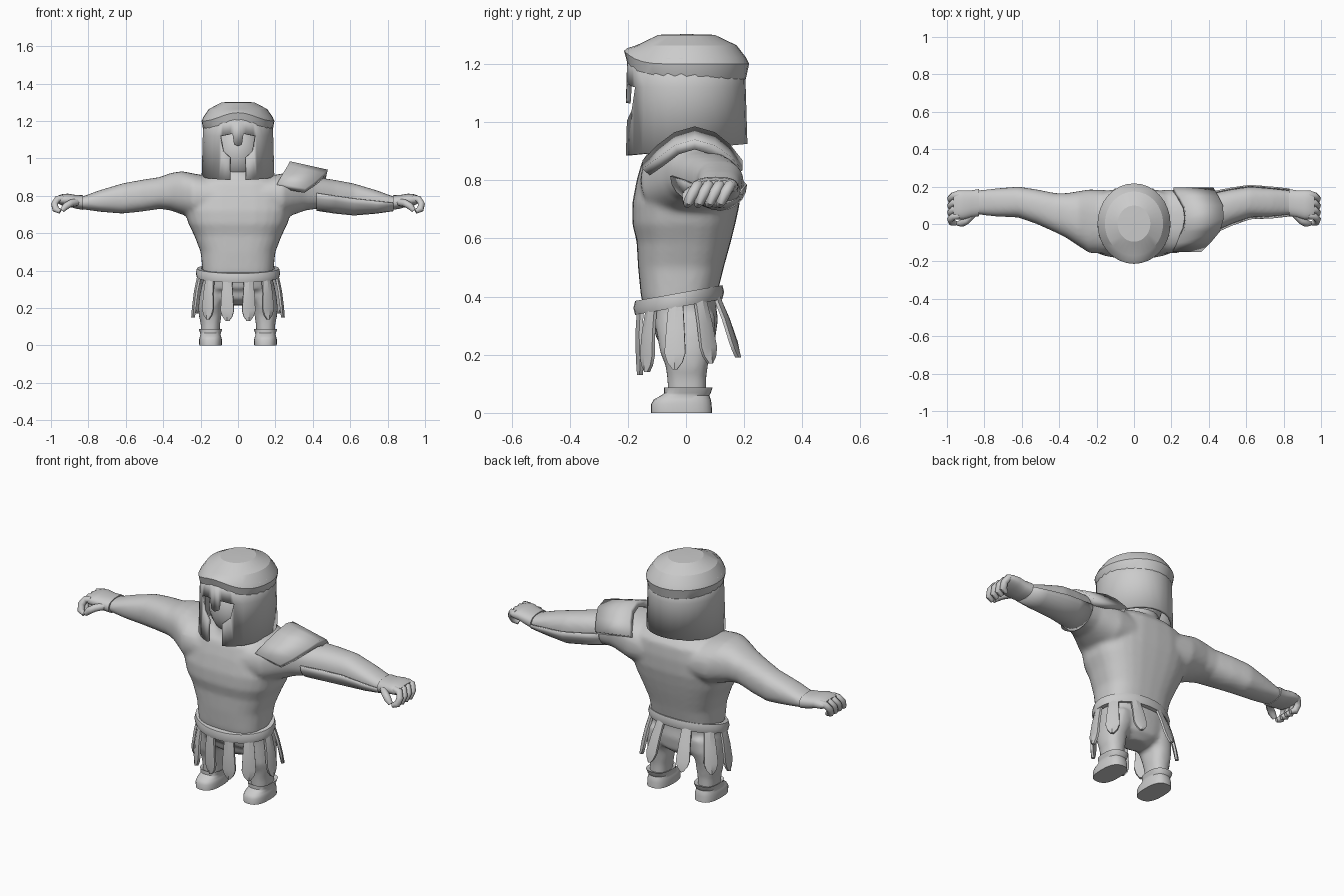
import bpy, bmesh, math
from mathutils import Vector

if "Cube" in bpy.data.objects:
    bpy.data.objects.remove(bpy.data.objects["Cube"])

grey = bpy.data.materials.new("plain_grey")
grey.diffuse_color = (0.6, 0.6, 0.6, 1)
grey.use_nodes = True
grey.node_tree.nodes["Principled BSDF"].inputs["Base Color"].default_value = grey.diffuse_color


def finish(ob, angle=35):
    ob.data.materials.append(grey)
    bpy.ops.object.select_all(action='DESELECT')
    bpy.context.view_layer.objects.active = ob
    ob.select_set(True)
    bpy.ops.object.shade_smooth_by_angle(angle=math.radians(angle))
    return ob


def make(name, bm, mods=(), angle=35):
    bmesh.ops.remove_doubles(bm, verts=bm.verts, dist=1e-5)
    bmesh.ops.recalc_face_normals(bm, faces=bm.faces)
    me = bpy.data.meshes.new(name)
    bm.to_mesh(me)
    bm.free()
    ob = bpy.data.objects.new(name, me)
    bpy.context.collection.objects.link(ob)
    finish(ob, angle)
    for kind, props in mods:
        m = ob.modifiers.new(kind.lower(), kind)
        for k, v in props.items():
            setattr(m, k, v)
    return ob


def loft(bm, rings, closed=False):
    rows = [[bm.verts.new(p) for p in r] for r in rings]
    pairs = list(zip(rows, rows[1:])) + ([(rows[-1], rows[0])] if closed else [])
    n = len(rows[0])
    for a, b in pairs:
        for i in range(n):
            bm.faces.new((a[i], a[(i + 1) % n], b[(i + 1) % n], b[i]))
    if not closed:
        bm.faces.new(rows[0])
        bm.faces.new(rows[-1])


def oval(lo1, hi1, lo2, hi2, power=2.4, n=28):
    """Rounded section between two ranges."""
    out = []
    for i in range(n):
        a = 2 * math.pi * i / n
        c, s = math.cos(a), math.sin(a)
        c = math.copysign(abs(c) ** (2 / power), c)
        s = math.copysign(abs(s) ** (2 / power), s)
        out.append(((lo1 + hi1) / 2 + c * (hi1 - lo1) / 2, (lo2 + hi2) / 2 + s * (hi2 - lo2) / 2))
    return out


def upright(z, x0, x1, y0, y1, power=2.4):
    return [(x, y, z) for x, y in oval(x0, x1, y0, y1, power)]


def sideways(s, x, y0, y1, z0, z1):
    return [(s * x, y, z) for y, z in oval(y0, y1, z0, z1)]


# Body: torso, neck, arms and legs fused into one smooth skin
bm = bmesh.new()
torso = [(.30, .18, -.13, .10), (.40, .19, -.155, .105), (.50, .20, -.165, .13),
         (.59, .235, -.17, .155), (.65, .265, -.185, .17), (.72, .285, -.185, .185),
         (.80, .285, -.17, .19), (.87, .25, -.15, .185), (.915, .18, -.11, .15)]
loft(bm, [upright(z, -r, r, a, b, 2.7) for z, r, a, b in torso])
loft(bm, [upright(z, -r, r, -r, r + .02, 2) for z, r in ((.85, .15), (.92, .12), (1.0, .11))])
loft(bm, [upright(z, -r, r, a, b) for z, r, a, b in
          ((.215, .06, -.05, .06), (.25, .15, -.10, .10), (.32, .18, -.12, .11), (.40, .185, -.14, .10))])
arm = [(.12, -.16, .18, .68, .90), (.24, -.155, .185, .68, .92), (.30, -.115, .175, .70, .932),
       (.36, -.075, .165, .722, .922), (.42, -.045, .165, .73, .90), (.52, 0, .185, .715, .885),
       (.62, .035, .2, .705, .866), (.74, .04, .19, .715, .83), (.83, .05, .18, .728, .797),
       (.88, .055, .175, .735, .79)]
leg = [(.04, .10, .195, -.06, .07), (.12, .095, .20, -.065, .07), (.16, .088, .21, -.07, .075),
       (.21, .085, .212, -.09, .085), (.27, .06, .205, -.10, .10), (.34, .05, .19, -.11, .10)]
for s in (-1, 1):
    loft(bm, [sideways(s, *r) for r in arm])
    loft(bm, [upright(z, *sorted((s * a, s * b)), c, d) for z, a, b, c, d in leg])
make("body", bm, [('REMESH', dict(mode='VOXEL', voxel_size=.012, use_smooth_shade=True)),
                  ('SMOOTH', dict(factor=.5, iterations=5))], 180)

# Head inside the helmet
bm = bmesh.new()
bmesh.ops.create_uvsphere(bm, u_segments=24, v_segments=14, radius=1)
for v in bm.verts:
    v.co = Vector((v.co.x * .14, v.co.y * .16, 1.04 + v.co.z * .17))
make("head", bm, angle=180)


# Hands: palm with wrist edge, curled fingers and thumb
def tube(name, pts, radius):
    cu = bpy.data.curves.new(name, 'CURVE')
    cu.dimensions = '3D'
    cu.bevel_depth, cu.bevel_resolution, cu.use_fill_caps = radius, 2, True
    sp = cu.splines.new('POLY')
    sp.points.add(len(pts) - 1)
    for i, (p, q) in enumerate(zip(sp.points, pts)):
        p.co = (*q, 1)
        p.radius = .65 if i == len(pts) - 1 else 1
    ob = bpy.data.objects.new(name, cu)
    bpy.context.collection.objects.link(ob)
    bpy.ops.object.select_all(action='DESELECT')
    bpy.context.view_layer.objects.active = ob
    ob.select_set(True)
    bpy.ops.object.convert(target='MESH')
    finish(bpy.context.object, 50)


for s, side in ((-1, "right"), (1, "left")):
    bm = bmesh.new()
    palm = [(.828, .042, .187, .725, .803), (.87, .035, .18, .732, .805), (.91, .025, .18, .745, .812),
            (.945, .025, .178, .75, .808), (.965, .035, .17, .76, .80)]
    loft(bm, [sideways(s, *r) for r in palm])
    make(side + "_palm", bm, angle=50)
    for i in range(4):
        y = .045 + .037 * i
        tube(f"{side}_finger_{i + 1}", [(s * .935, y, .785), (s * .966, y - .005, .782),
             (s * .981, y - .02, .757), (s * .975, y - .035, .728), (s * .95, y - .042, .716)], .019)
    tube(side + "_thumb", [(s * .865, .05, .765), (s * .895, .018, .76), (s * .92, .004, .745),
                           (s * .94, .002, .722)], .02)

# Boots with a flared cuff
for s, side in ((-1, "right"), (1, "left")):
    bm = bmesh.new()
    boot = [(0, .06, -.12, .09), (.03, .061, -.12, .088), (.047, .057, -.11, .085), (.06, .053, -.085, .08),
            (.068, .056, -.075, .085), (.088, .063, -.075, .092), (.08, .05, -.06, .07)]
    loft(bm, [upright(z, s * .147 - r, s * .147 + r, a, b, 2.6) for z, r, a, b in boot])
    make(side + "_boot", bm, angle=40)

# Tilted belt
bm = bmesh.new()
rings = []
for i in range(32):
    a = 2 * math.pi * i / 32
    rings.append([])
    for dr, dz in ((-.015, -.024), (.008, -.024), (.014, 0), (.008, .024), (-.015, .024)):
        y = -(.142 + dr) * math.cos(a)
        rings[-1].append(((.212 + dr) * math.sin(a), y - .025, .388 + .18 * y + dz))
loft(bm, rings, closed=True)
make("belt", bm)

# Skirt straps: (angle from front, lowest height, outward flare)
straps = [(.28, .13, .0), (.82, .14, .02), (1.5, .15, .035), (2.12, .17, .055), (2.75, .19, .08)]
for s in (-1, 1):
    for k, (a, low, flare) in enumerate(straps):
        base = Vector((.205 * math.sin(a), -.025 - .138 * math.cos(a), 0))
        out = Vector((math.sin(a) * .138, -math.cos(a) * .205, 0)).normalized()
        along = Vector((-out.y, out.x, 0))
        top = .388 + .18 * (base.y + .025)
        bm = bmesh.new()
        rings = []
        for t, w in ((0, .024), (.4, .031), (.76, .036), (.9, .026), (1, .008)):
            c = base + out * (flare * t + .006 * math.sin(math.pi * t))
            c.z = top + (low - top) * t
            rings.append([c + along * u * w + out * d for u, d in
                          ((-1, -.008), (1, -.008), (1, .004), (0, .011), (-1, .004))])
        loft(bm, [[(s * p.x, p.y, p.z) for p in r] for r in rings])
        make(f"skirt_strap_{'left' if s > 0 else 'right'}_{k + 1}", bm, angle=25)


# Helmet shell with eye openings, nose guard and mouth slot
def shell(a, z):
    k = 1 - .16 * (z - .9) * .9
    return (.195 * k * math.sin(a), -.212 * k * math.cos(a), z)


# columns: (angle, top of opening, bottom of opening or None)
cols = [(math.asin(x / .195), t, b) for x, t, b in
        ((0, 1.065, None), (.022, 1.075, None), (.03, 1.13, None), (.045, 1.13, 1.005),
         (.085, 1.122, 1.04), (.102, 1.12, 1.12))]
a0 = cols[-1][0]
cols += [(a0 + (math.pi - a0) * i / 11, 1.12, 1.12) for i in range(1, 12)]
bm = bmesh.new()


def patch(pts):
    unique = [p for i, p in enumerate(pts) if p not in pts[:i]]
    bm.faces.new([bm.verts.new(p) for p in unique])


for (a, t, b), (a2, t2, b2) in zip(cols, cols[1:]):
    patch([shell(a, 1.22), shell(a2, 1.22), shell(a2, t2), shell(a, t)])
    if b:
        patch([shell(a, b), shell(a2, b2), shell(a2, .905 - .02 * math.cos(a2)),
               shell(a, .905 - .02 * math.cos(a))])
bmesh.ops.remove_doubles(bm, verts=bm.verts, dist=1e-5)
make("helmet_shell", bm, [('MIRROR', dict(use_clip=True)),
                          ('SOLIDIFY', dict(thickness=.016, offset=-1))])

# Helmet crown with a peaked brow
bm = bmesh.new()
rings = []
for scale, z, lift in ((.88, 1.13, .06), (.95, 1.15, .055), (1, 1.2, .045), (.95, 1.222, .032), (.8, 1.264, 0),
                       (.45, 1.3, 0), (.1, 1.302, 0)):
    rings.append([])
    for i in range(32):
        a = 2 * math.pi * i / 32
        rise = lift * max(0, math.cos(a)) ** 5
        rings[-1].append((.195 * scale * math.sin(a), .002 - .215 * scale * math.cos(a), z + rise))
loft(bm, rings)
make("helmet_crown", bm, angle=24)

# Arched shoulder plate on one side: (y, inner x, inner z, outer x, outer z)
arch = [(-.15, .21, .868, .36, .84), (-.10, .24, .92, .41, .875), (-.04, .268, .965, .46, .92),
        (.03, .278, .985, .48, .94), (.10, .27, .965, .475, .92), (.15, .245, .925, .45, .885),
        (.195, .212, .868, .425, .835)]
bm = bmesh.new()
rows = [[bm.verts.new((xi, y, zi)), bm.verts.new((xo, y, zo))] for y, xi, zi, xo, zo in arch]
for p, q in zip(rows, rows[1:]):
    bm.faces.new((p[0], p[1], q[1], q[0]))
bm.normal_update()
plate = make("shoulder_plate", bm, angle=25)
up = plate.data.polygons[2].normal.z > 0
m = plate.modifiers.new("thickness", 'SOLIDIFY')
m.thickness, m.offset = .035, (-1 if up else 1)

# Thin guard under the forearm on the same side
bm = bmesh.new()
rows = []
for x, y0, y1, z0, z1 in arm[4:9]:
    cy, cz, ry, rz = (y0 + y1) / 2, (z0 + z1) / 2, (y1 - y0) / 2 + .006, (z1 - z0) / 2 + .006
    rows.append([bm.verts.new((x, cy + ry * math.cos(a), cz + rz * math.sin(a)))
                 for a in (math.pi * (1 + i / 10) for i in range(11))])
for p, q in zip(rows, rows[1:]):
    for i in range(10):
        bm.faces.new((p[i], p[i + 1], q[i + 1], q[i]))
make("forearm_guard", bm, [('SOLIDIFY', dict(thickness=.008, offset=0))])
